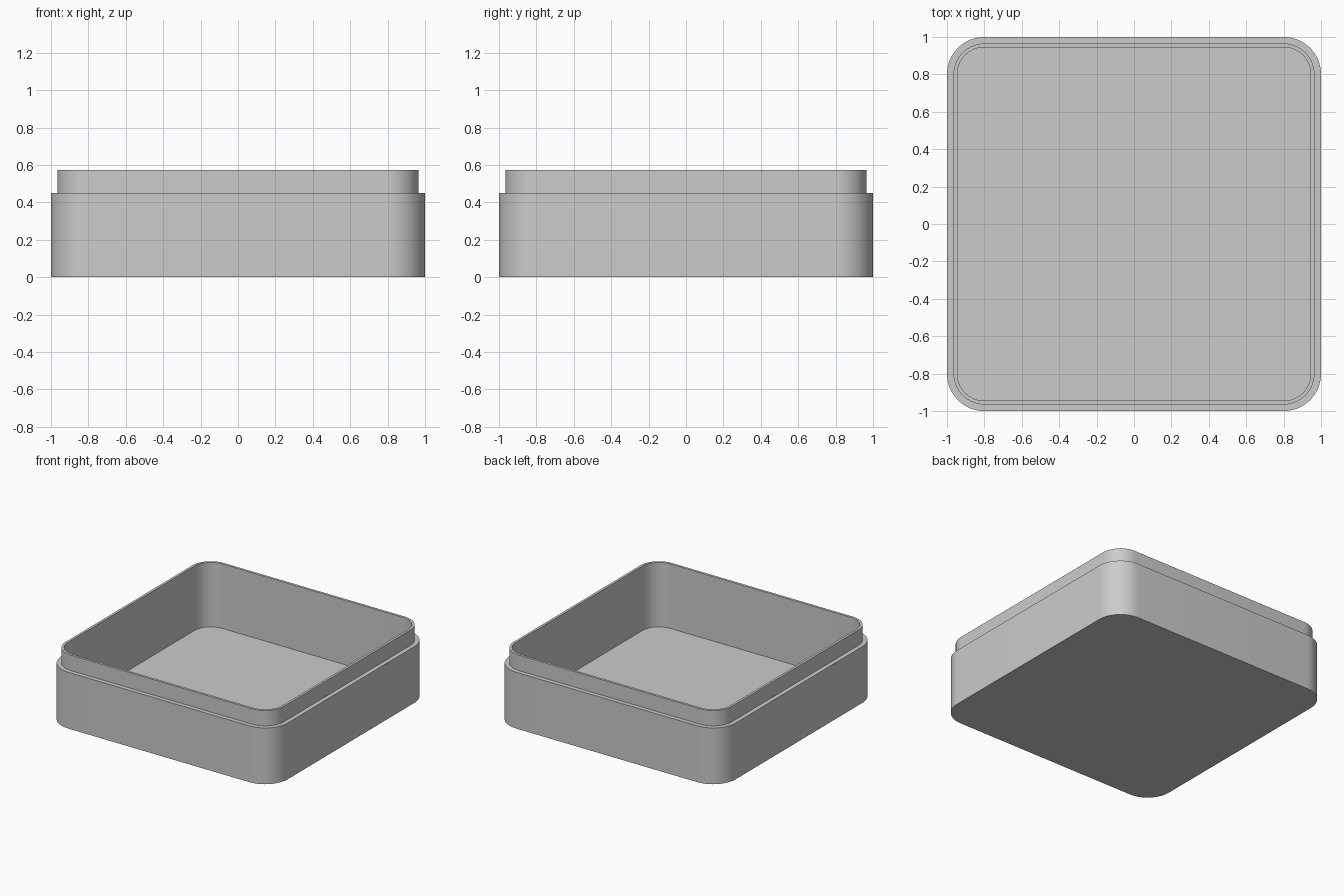
import bpy, bmesh, math

if "Cube" in bpy.data.objects:
    bpy.data.objects.remove(bpy.data.objects["Cube"])

CORNER = 0.8      # corner arc centres, shared by every concentric outline
SEGMENTS = 16     # facets per rounded corner


def rounded_ring(bm, half, z):
    """Rounded square outline of the given half width at height z."""
    r = half - CORNER
    ring = []
    for q, (sx, sy) in enumerate([(1, 1), (-1, 1), (-1, -1), (1, -1)]):
        for i in range(SEGMENTS + 1):
            a = math.pi / 2 * (q + i / SEGMENTS)
            ring.append(bm.verts.new((sx * CORNER + r * math.cos(a),
                                      sy * CORNER + r * math.sin(a), z)))
    return ring


# Wall profile: outer wall, ledge for the lid, raised lip, inner wall to floor
profile = [(1.0, 0.0), (1.0, 0.45), (0.965, 0.45),
           (0.965, 0.573), (0.945, 0.573), (0.945, 0.058)]

bm = bmesh.new()
rings = [rounded_ring(bm, half, z) for half, z in profile]
for low, high in zip(rings, rings[1:]):
    n = len(low)
    for i in range(n):
        j = (i + 1) % n
        bm.faces.new((low[i], low[j], high[j], high[i]))

# Underside and inner floor
bm.faces.new(rings[0][::-1])
bm.faces.new(rings[-1])

mesh = bpy.data.meshes.new("box_base")
bm.to_mesh(mesh)
bm.free()
box = bpy.data.objects.new("box_base", mesh)
bpy.context.collection.objects.link(box)

grey = bpy.data.materials.new("light grey")
grey.diffuse_color = (0.6, 0.6, 0.6, 1)
grey.use_nodes = True
grey.node_tree.nodes["Principled BSDF"].inputs["Base Color"].default_value = grey.diffuse_color
mesh.materials.append(grey)

# Smooth corners, crisp rims
bpy.context.view_layer.objects.active = box
box.select_set(True)
bpy.ops.object.shade_smooth_by_angle(angle=math.radians(30))
